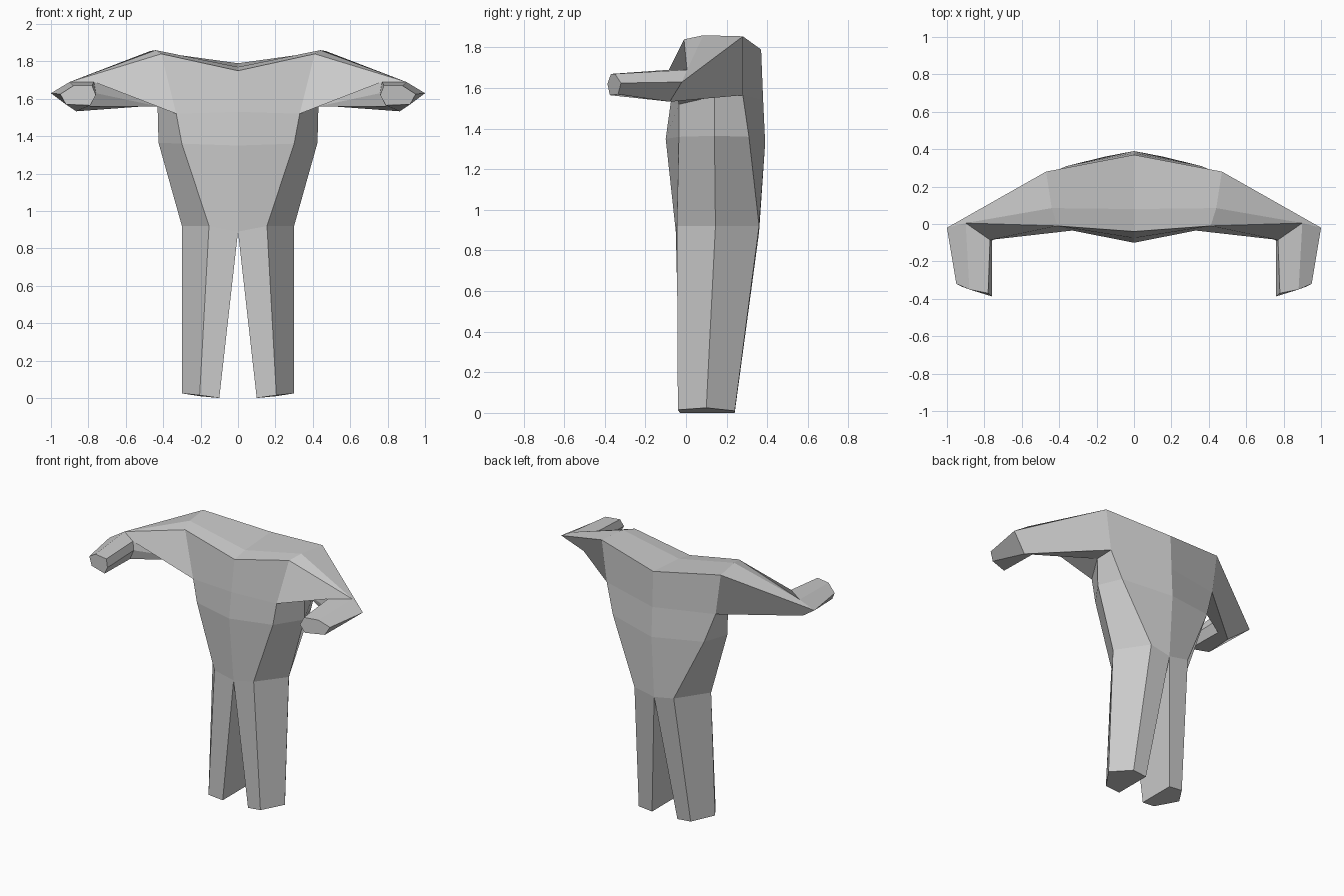
import bpy, bmesh

if "Cube" in bpy.data.objects:
    bpy.data.objects.remove(bpy.data.objects["Cube"])

bm = bmesh.new()


def ring(points):
    return [bm.verts.new(p) for p in points]


def skin(a, b, closed=False):
    """Quads between two sections with equal point counts."""
    n = len(a)
    for i in range(n if closed else n - 1):
        j = (i + 1) % n
        bm.faces.new((a[i], a[j], b[j], b[i]))


# Half sections run: front centre, front corner, side, back corner, back centre
foot = ring([(.10, -.03, 0), (.205, -.04, .015), (.30, .10, .025), (.205, .24, .01), (.10, .24, 0)])
hip = ring([(0, -.05, .89), (.155, -.045, .92), (.30, .145, .92), (.155, .36, .92), (0, .36, .89)])
waist = ring([(0, -.10, 1.35), (.30, -.035, 1.36), (.425, .14, 1.365), (.36, .31, 1.36), (0, .39, 1.33)])
chest = ring([(0, -.075, 1.53), (.33, -.035, 1.52), (.43, .14, 1.56), (.43, .28, 1.565), (0, .38, 1.54)])

# Leg
skin(foot, hip, closed=True)
bm.faces.new(foot)

# Torso
skin(hip, waist)
skin(waist, chest)

# Shoulders and open-neck top
neck = ring([(0, -.04, 1.75), (0, .08, 1.77), (0, .37, 1.79)])
shoulder = ring([(.41, -.01, 1.84), (.44, .085, 1.86), (.47, .28, 1.855)])
skin(neck, shoulder)
bm.faces.new((chest[0], chest[1], shoulder[0], neck[0]))
bm.faces.new((chest[3], chest[4], neck[2], shoulder[2]))

# Upper arm: elbow section runs inner top, top, outer, bottom, inner bottom, inner
elbow = ring([(.77, -.085, 1.69), (.90, .005, 1.69), (1.0, -.02, 1.63),
              (.865, -.08, 1.533), (.79, -.09, 1.56), (.76, -.09, 1.63)])
in_top, top, outer, bottom, in_bottom, inner = elbow
s_front, s_mid, s_back = shoulder
pit_front, pit, pit_back = chest[1:4]
for f in ((s_front, pit_front, in_top, top), (s_front, top, s_mid),
          (s_mid, top, outer, s_back), (s_back, outer, bottom, pit_back),
          (pit_back, bottom, in_bottom, pit), (pit, in_bottom, inner),
          (pit, inner, in_top), (pit, in_top, pit_front)):
    bm.faces.new(f)

# Forearm with closed end
wrist = ring([(.78, -.37, 1.67), (.88, -.35, 1.67), (.95, -.32, 1.625),
              (.92, -.335, 1.57), (.79, -.375, 1.565), (.76, -.387, 1.62)])
skin(elbow, wrist, closed=True)
bm.faces.new(wrist)

# Mirrored body object
bmesh.ops.recalc_face_normals(bm, faces=bm.faces)
mesh = bpy.data.meshes.new("body")
bm.to_mesh(mesh)
bm.free()
body = bpy.data.objects.new("body", mesh)
bpy.context.collection.objects.link(body)
mirror = body.modifiers.new("mirror", 'MIRROR')
mirror.use_axis = (True, False, False)
mirror.use_clip = True
